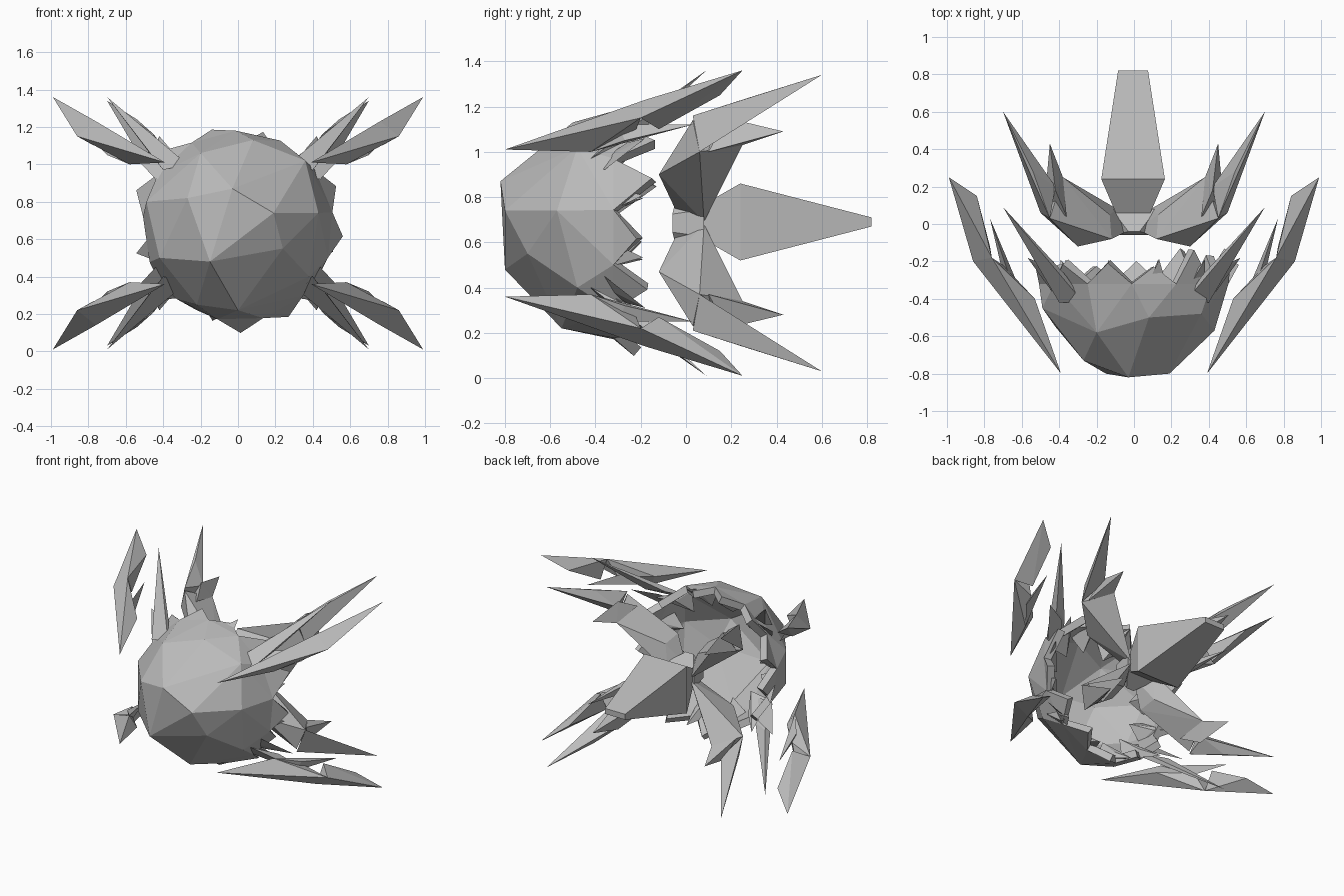
import bpy, bmesh, math, random
from mathutils import Vector

random.seed(4)
cube = bpy.data.objects.get("Cube")
if cube:
    bpy.data.objects.remove(cube)

grey = bpy.data.materials.new("stone_grey")
grey.use_nodes = True
grey.diffuse_color = (0.5, 0.5, 0.5, 1)
grey.node_tree.nodes["Principled BSDF"].inputs["Base Color"].default_value = (0.5, 0.5, 0.5, 1)

MID = 0.685  # height of the mirror plane


def add_object(name, bm):
    bmesh.ops.recalc_face_normals(bm, faces=bm.faces)
    mesh = bpy.data.meshes.new(name)
    bm.to_mesh(mesh)
    bm.free()
    mesh.materials.append(grey)
    obj = bpy.data.objects.new(name, mesh)
    bpy.context.collection.objects.link(obj)
    return obj


def add_hull(bm, points):
    verts = [bm.verts.new(p) for p in points]
    out = bmesh.ops.convex_hull(bm, input=verts)
    loose = [v for v in verts if not v.link_faces]
    bmesh.ops.delete(bm, geom=loose, context='VERTS')


def four_way(name, shards):
    """Build an upper left part from faceted shards, then mirror it to all corners."""
    for sz, high in ((1, "upper"), (-1, "lower")):
        for sx, side in ((1, "left"), (-1, "right")):
            bm = bmesh.new()
            for shard in shards:
                add_hull(bm, [(sx * x, y, MID + sz * (z - MID)) for x, y, z in shard])
            add_object(f"{name}_{high}_{side}", bm)


# Faceted front shell
bm = bmesh.new()
dome = [(-.03, -.82, .87), (.19, -.80, .74), (-.15, -.80, .48), (.24, -.70, .55),
        (0, -.55, .22), (-.27, -.73, .82), (-.2, -.58, 1.06), (.08, -.5, 1.13),
        (.36, -.48, 1.02), (.43, -.57, .74), (-.49, -.45, .8), (-.42, -.55, .5),
        (.38, -.48, .4), (-.22, -.47, .25)]
RIM_Y = -.32
rim = []
for i in range(13):
    a = 2 * math.pi * (i + .3) / 13
    rim.append((.51 * math.cos(a), RIM_Y, .67 + .51 * math.sin(a)))
add_hull(bm, dome + rim)
cap = [f for f in bm.faces if all(v.co.y > RIM_Y - .005 for v in f.verts)]
bmesh.ops.delete(bm, geom=cap, context='FACES')

# Ragged teeth along the rim of the shell
centre = Vector((0, RIM_Y, .67))
for i, edge in enumerate([e for e in bm.edges if e.is_boundary]):
    a, b = edge.verts
    mid = (a.co + b.co) / 2
    out = (mid - centre).normalized()
    tip = mid + out * random.uniform(-.02, .09) + Vector((0, random.uniform(.08, .19), 0))
    bm.faces.new((a, b, bm.verts.new(tip)))
shell = add_object("front_shell", bm)
solid = shell.modifiers.new("thickness", 'SOLIDIFY')
solid.thickness = .05
solid.offset = -1

# Loose splinters on the flanks of the shell
for i in range(12):
    a = 2 * math.pi * (i + .5) / 12
    out = Vector((math.cos(a), 0, math.sin(a)))
    across = Vector((-out.z, 0, out.x))
    base = Vector((0, -.42, .67)) + out * .44
    bm = bmesh.new()
    add_hull(bm, [base + across * .09, base - across * .09, base - out * .12,
                  base + Vector((0, .12, 0)) + across * .03,
                  base + out * random.uniform(.03, .13) + Vector((0, .23, 0))])
    add_object(f"shell_splinter_{i + 1}", bm)

# Tail block
bm = bmesh.new()
sections = ((.03, .08, .05), (.24, .17, .17), (.82, .08, .02))
rings = []
for y, w, h in sections:
    rings.append([bm.verts.new((sx * w - .005, y, .69 + sz * h))
                  for sx, sz in ((-1, -1), (1, -1), (1, 1), (-1, 1))])
for r, s in zip(rings, rings[1:]):
    for k in range(4):
        bm.faces.new((r[k], r[k - 1], s[k - 1], s[k]))
bm.faces.new(rings[0])
bm.faces.new(rings[-1])
add_object("tail", bm)

# Hub joining the tail and the claws
bm = bmesh.new()
add_hull(bm, [(sx * x, y, MID + sz * z) for sx in (-1, 1) for sz in (-1, 1)
              for x, y, z in ((.1, -.06, .04), (.12, .08, .06), (.03, -.04, .12))])
add_object("hub", bm)

# Rear claws: arm, main blade, secondary barb
four_way("claw", [
    [(.02, -.03, .71), (.09, .08, .69), (.3, -.12, .9), (.12, -.08, .9), (.13, .05, .87),
     (.38, .25, 1.03), (.45, .03, 1.14), (.5, .06, 1.0)],
    [(.45, .03, 1.16), (.5, .06, 1.0), (.53, .16, 1.08), (.42, .2, 1.12),
     (.54, .28, 1.24), (.7, .6, 1.34)],
    [(.36, .04, 1.08), (.48, .1, 1.0), (.38, .25, 1.03), (.42, .18, 1.15), (.45, .43, 1.09)],
])

# Outer blades: front point, swept tip, inner barb
four_way("outer_blade", [
    [(.39, -.8, 1.01), (.53, -.4, 1.08), (.58, -.42, 1.0), (.86, -.2, 1.15),
     (.76, -.18, 1.23), (.7, -.22, 1.1)],
    [(.99, .25, 1.36), (.84, .15, 1.25), (.86, -.2, 1.15), (.76, -.18, 1.23), (.77, -.12, 1.1)],
    [(.58, -.42, 1.0), (.66, -.3, 1.12), (.77, .03, 1.12), (.7, -.27, 1.05)],
])

# Thin spikes rising from the shell
four_way("shell_spike", [
    [(.27, -.42, 1.0), (.4, -.42, .97), (.36, -.28, 1.06), (.48, -.22, 1.07), (.7, .09, 1.36)],
    [(.3, -.4, .95), (.44, -.36, .92), (.4, -.26, 1.04), (.57, -.18, 1.06)],
])
